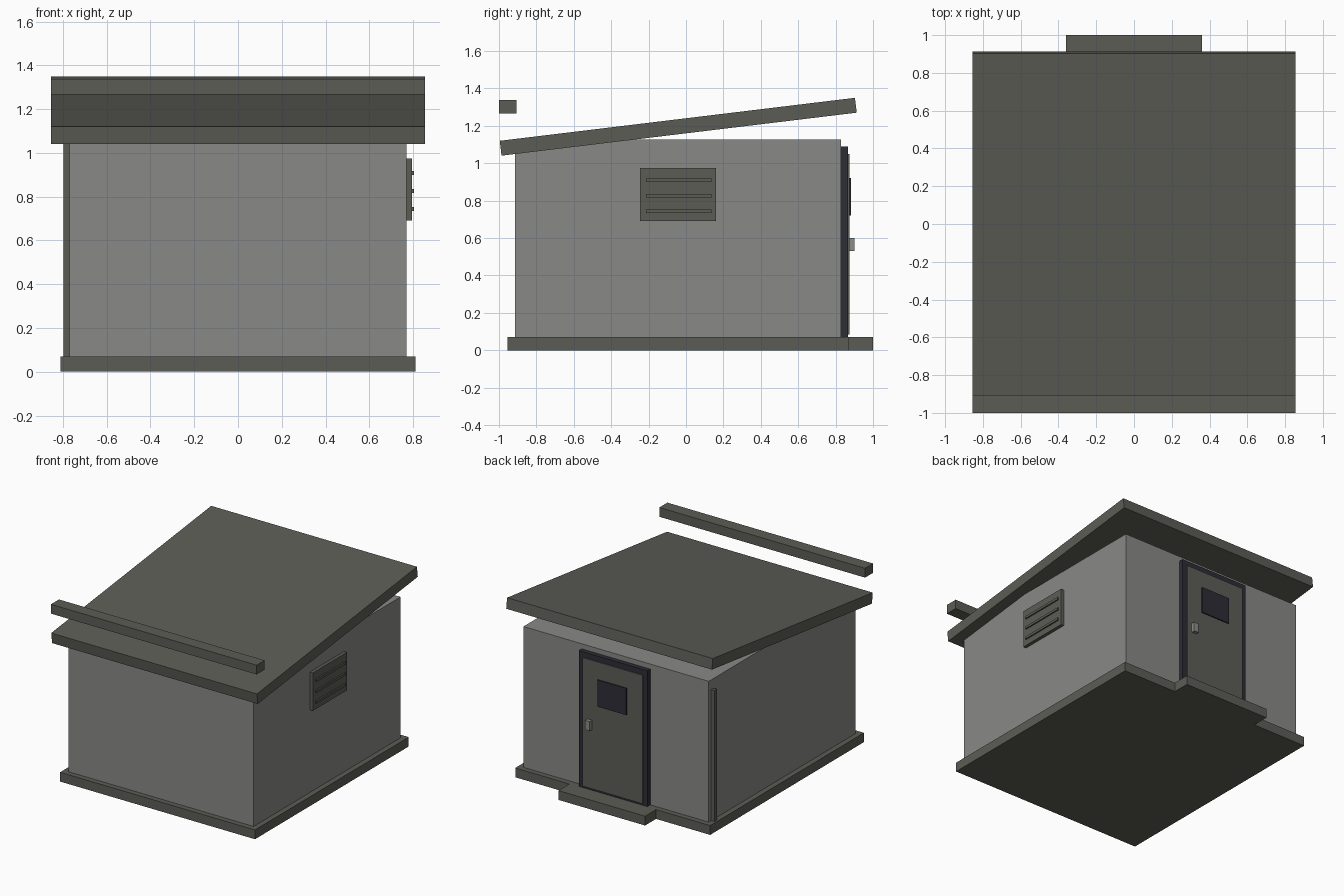
import bpy
import math
from mathutils import Vector

cube = bpy.data.objects.get("Cube")
if cube:
    bpy.data.objects.remove(cube, do_unlink=True)


def material(name, rgb):
    mat = bpy.data.materials.new(name)
    mat.use_nodes = True
    color = (*rgb, 1)
    mat.diffuse_color = color
    mat.node_tree.nodes["Principled BSDF"].inputs["Base Color"].default_value = color
    return mat


wall_grey = material("wall grey", (0.25, 0.25, 0.24))
trim_grey = material("dark olive grey", (0.108, 0.108, 0.094))
frame_dark = material("dark blue grey", (0.027, 0.026, 0.037))
metal_grey = material("handle grey", (0.26, 0.26, 0.255))


def box(name, x, y, z, mat):
    """Box from its (low, high) extents on each axis."""
    low, high = (Vector(v) for v in zip(x, y, z))
    bpy.ops.mesh.primitive_cube_add(size=1, location=(low + high) / 2)
    obj = bpy.context.object
    obj.name = name
    obj.scale = high - low
    bpy.ops.object.transform_apply(location=False, rotation=False, scale=True)
    obj.data.materials.append(mat)
    return obj


# Foundation slab and doorstep
box("foundation", (-0.81, 0.81), (-0.955, 0.87), (0, 0.07), trim_grey)
box("doorstep", (-0.36, 0.36), (0.87, 1.0), (0, 0.07), trim_grey)

# Walls
box("walls", (-0.77, 0.77), (-0.915, 0.83), (0.07, 1.128), wall_grey)

# Sloping roof slab, with a separate rail above its low edge
roof = box("roof", (-0.855, 0.855), (-0.998, 0.915), (1.155, 1.235), trim_grey)
roof.rotation_euler.x = math.radians(6.9)
box("roof_rail", (-0.855, 0.855), (-1.0, -0.905), (1.267, 1.337), trim_grey)

# Door on the back wall
box("door_frame", (-0.285, 0.285), (0.83, 0.865), (0.07, 1.09), frame_dark)
box("door", (-0.25, 0.25), (0.86, 0.873), (0.085, 1.05), trim_grey)
box("door_window", (-0.12, 0.12), (0.873, 0.882), (0.72, 0.92), frame_dark)
box("door_handle", (0.17, 0.21), (0.87, 0.9), (0.53, 0.6), metal_grey)

# Side vent with three louvres
box("vent", (0.77, 0.795), (-0.247, 0.16), (0.69, 0.975), trim_grey)
for i in range(3):
    z = 0.744 + 0.082 * i
    box(f"vent_louvre_{i + 1}", (0.79, 0.805), (-0.215, 0.135),
        (z - 0.009, z + 0.009), trim_grey)

# Drainpipe near the back corner
box("drainpipe", (-0.797, -0.77), (0.772, 0.8), (0.07, 1.055), trim_grey)
